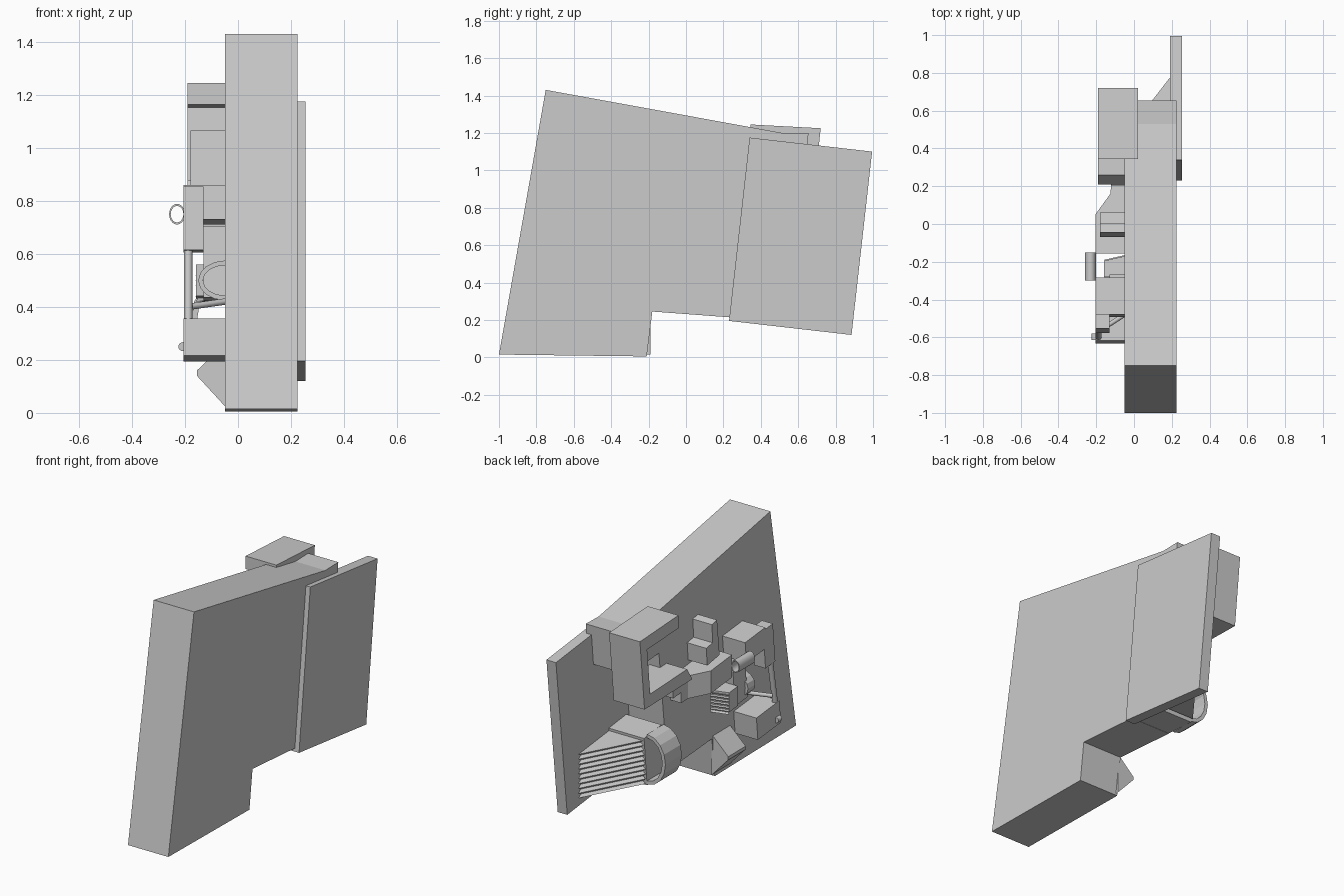
import bpy, bmesh, math
from mathutils import Vector

if "Cube" in bpy.data.objects:
    bpy.data.objects.remove(bpy.data.objects["Cube"])

def make(name, verts, faces):
    me = bpy.data.meshes.new(name)
    me.from_pydata(verts, [], faces)
    bm = bmesh.new()
    bm.from_mesh(me)
    bmesh.ops.recalc_face_normals(bm, faces=bm.faces)
    bm.to_mesh(me)
    bm.free()
    ob = bpy.data.objects.new(name, me)
    bpy.context.collection.objects.link(ob)
    return ob

def prism(name, axis, pts, a, b, shear=0.0):
    """Extrude a 2D outline along an axis: x -> (y,z), y -> (x,z), z -> (x,y).
    With axis z, shear makes z fall as y grows."""
    def place(p, t):
        if axis == 'x':
            return (t, p[0], p[1])
        if axis == 'y':
            return (p[0], t, p[1])
        return (p[0], p[1], t - shear * (p[1] - pts[0][1]))
    n = len(pts)
    verts = [place(p, a) for p in pts] + [place(p, b) for p in pts]
    faces = [tuple(range(n)), tuple(range(n, 2 * n))]
    faces += [(i, (i + 1) % n, n + (i + 1) % n, n + i) for i in range(n)]
    return make(name, verts, faces)

def tilted_box(name, x0, x1, y0, y1, z0, z1, tilt=0.1):
    """Box leaning with the body: back edges lower, top edges further back."""
    d, h = tilt * (y1 - y0) / 2, tilt * (z1 - z0) / 2
    return prism(name, 'x', [(y0 - h, z0 + d), (y1 - h, z0 - d),
                             (y1 + h, z1 - d), (y0 + h, z1 + d)], x0, x1)

def louver(name, plan, z0, z1, count):
    """Triangular wedge with a sawtooth stack of slats on its slanted side."""
    step = (z1 - z0) / count
    c = Vector(plan[2])
    verts, faces = [], []
    for i in range(count + 1):
        for s, off in ((1.0, 0.0), (0.93, 0.5)):
            if i == count and off:
                continue
            z = z0 + (i + off) * step
            for p in plan:
                q = c + (Vector(p) - c) * s
                verts.append((q.x, q.y, z - 0.11 * (q.y - c.y)))
    rows = len(verts) // 3
    for r in range(rows - 1):
        for k in range(3):
            a, b = 3 * r + k, 3 * r + (k + 1) % 3
            faces.append((a, b, b + 3, a + 3))
    faces += [(0, 1, 2), (3 * rows - 3, 3 * rows - 2, 3 * rows - 1)]
    return make(name, verts, faces)

def half_ring(name, x, z, rx, rz, wall, y0, y1, n=8):
    arc = [(math.sin(math.pi * i / n), math.cos(math.pi * i / n)) for i in range(n + 1)]
    pts = [(x - rx * s, z + rz * c) for s, c in arc]
    pts += [(x - (rx - wall) * s, z + (rz - wall) * c) for s, c in reversed(arc)]
    return prism(name, 'y', pts, y0, y1)

def rod(name, p, q, r, n=16):
    p, q = Vector(p), Vector(q)
    bpy.ops.mesh.primitive_cylinder_add(vertices=n, radius=r, depth=(q - p).length, location=(p + q) / 2)
    ob = bpy.context.object
    ob.name = name
    ob.rotation_euler = (q - p).to_track_quat('Z', 'Y').to_euler()
    bpy.ops.object.shade_smooth_by_angle(angle=math.radians(40))
    return ob

# main slab with top rear tab, and rear plate
prism('main_slab', 'x', [(-1, .015), (-.75, 1.43), (.53, 1.197), (.655, 1.2), (.63, .95),
                         (.335, .97), (.25, .213), (-.18, .245), (-.21, .005)], -.05, .225)
prism('rear_plate', 'x', [(.34, 1.175), (.995, 1.1), (.885, .12), (.23, .195)], .19, .255)

# C-shaped clamp at the top rear
prism('clamp', 'x', [(.345, 1.245), (.72, 1.225), (.675, .79), (.21, .80), (.26, .88),
                     (.62, .865), (.65, 1.15), (.345, 1.165)], -.19, .02)
tilted_box('clamp_hook', -.12, -.05, .2, .3, .70, .79)

# large louver, its mounting box and half ring
prism('louver_mount', 'x', [(.31, .52), (.48, .50), (.45, .20), (.24, .215)], -.05, .19)
louver('rear_louver', [(.19, .775), (-.05, .465), (.19, .465)], .215, .485, 9)
half_ring('rear_ring', -.05, .36, .125, .155, .022, .29, .45)

# stepped stop block
prism('stop_block', 'x', [(-.07, .84), (-.045, 1.065), (.005, 1.055), (-.003, .94),
                          (.06, .93), (.05, .82)], -.18, -.05)

# central block with chamfered corner
prism('central_block', 'z', [(-.05, -.155), (-.205, -.155), (-.205, .05), (-.125, .16),
                             (-.12, .22), (-.05, .22)], .675, .815, shear=.1)

# hollow crosswise tube
tube_pts = [(math.cos(math.tau * i / 20), math.sin(math.tau * i / 20)) for i in range(20)]
verts = [(-.23 + r * c, y, .75 + 1.3 * r * s) for r, y in ((.03, -.3), (.03, -.15), (.024, -.15), (.024, -.3))
         for c, s in tube_pts]
tube = make('tube', verts, [(20 * k + i, 20 * k + (i + 1) % 20, 20 * ((k + 1) % 4) + (i + 1) % 20,
                             20 * ((k + 1) % 4) + i) for k in range(4) for i in range(20)])
bpy.context.view_layer.objects.active = tube
tube.select_set(True)
bpy.ops.object.shade_smooth_by_angle(angle=math.radians(40))

# small louver and half ring in the middle
louver('small_louver', [(-.05, -.165), (-.16, -.19), (-.05, -.28)], .43, .55, 6)
prism('small_louver_body', 'z', [(-.05, -.17), (-.158, -.195), (-.158, -.28), (-.05, -.28)], .43, .55, shear=.1)
tilted_box('middle_box', -.13, -.05, -.40, -.28, .43, .70)
half_ring('small_ring', -.05, .50, .10, .075, .018, -.46, -.39)

# front bracket: upper block, arm, rod, lower block and knob
tilted_box('upper_block', -.205, -.05, -.485, -.29, .72, .85)
tilted_box('upper_arm', -.205, -.13, -.565, -.47, .61, .85)
rod('bracket_rod', (-.188, -.60, .34), (-.188, -.55, .63), .016)
tilted_box('lower_block', -.205, -.05, -.625, -.40, .205, .345)
rod('knob', (-.208, -.615, .25), (-.208, -.58, .25), .017)
rod('cross_rod', (-.19, -.57, .40), (-.05, -.48, .42), .012)

# wedge at the foot
prism('foot_wedge', 'y', [(-.04, .015), (-.155, .14), (-.155, .16), (-.04, .27)], -.36, -.19)
